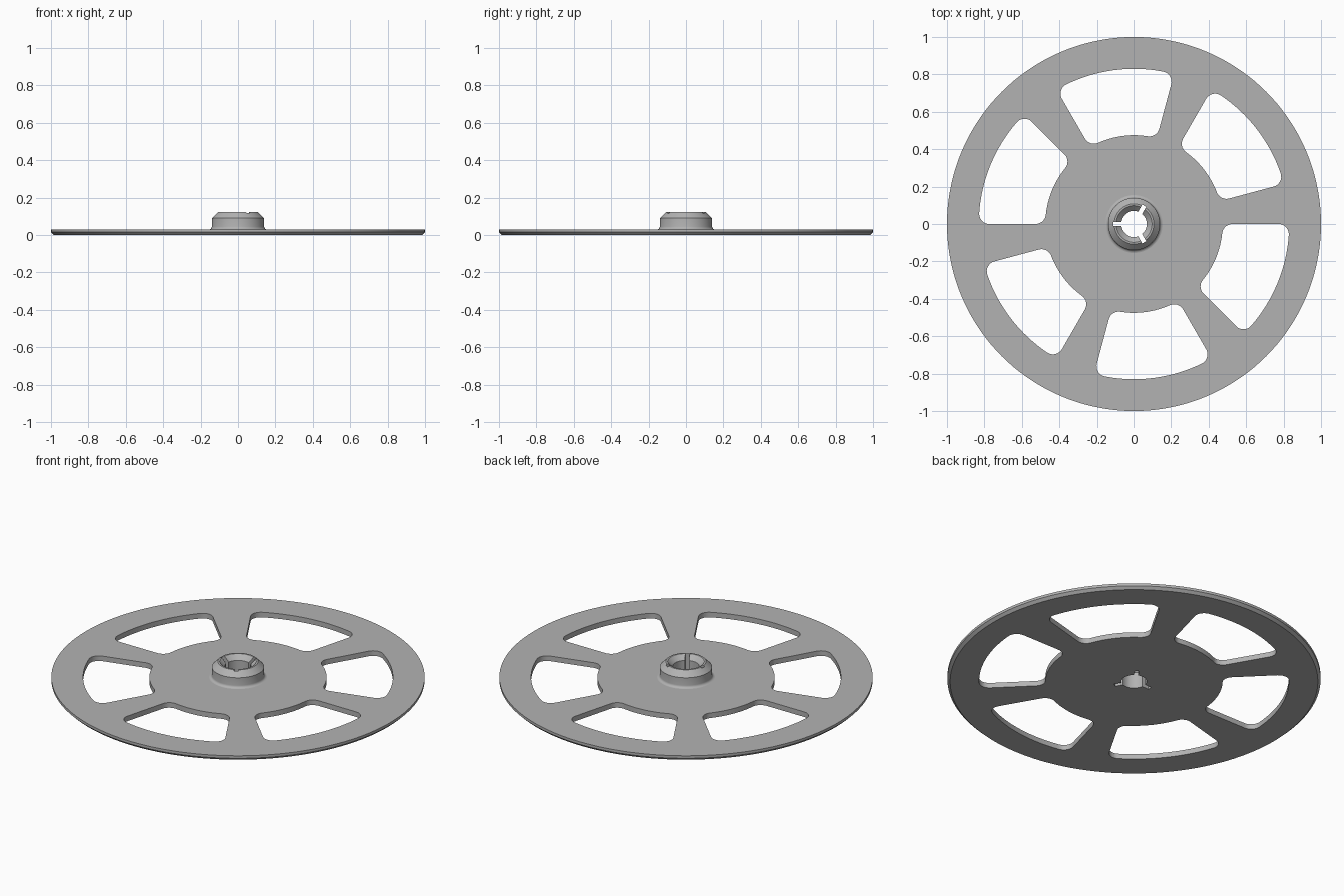
import bpy
import bmesh
from math import asin, cos, sin, pi, radians

if "Cube" in bpy.data.objects:
    bpy.data.objects.remove(bpy.data.objects["Cube"])

SEGMENTS = 144
BORE = 0.07
TOP = 0.03          # upper face of the plate

grey = bpy.data.materials.new("plain grey")
grey.use_nodes = True
grey.diffuse_color = (0.45, 0.45, 0.45, 1)
grey.node_tree.nodes["Principled BSDF"].inputs["Base Color"].default_value = grey.diffuse_color


def add_object(name, bm):
    bmesh.ops.recalc_face_normals(bm, faces=bm.faces)
    mesh = bpy.data.meshes.new(name)
    bm.to_mesh(mesh)
    bm.free()
    mesh.materials.append(grey)
    obj = bpy.data.objects.new(name, mesh)
    bpy.context.collection.objects.link(obj)
    return obj


def lathe(name, profile):
    """Turn a closed (radius, height) outline around the z axis."""
    bm = bmesh.new()
    rings = []
    for i in range(SEGMENTS):
        a = 2 * pi * i / SEGMENTS
        rings.append([bm.verts.new((r * cos(a), r * sin(a), z)) for r, z in profile])
    for i, ring in enumerate(rings):
        following = rings[(i + 1) % SEGMENTS]
        for j in range(len(profile)):
            k = (j + 1) % len(profile)
            bm.faces.new((ring[j], following[j], following[k], ring[k]))
    return add_object(name, bm)


def arc(cx, cy, r, start, end, steps):
    return [(cx + r * cos(start + (end - start) * i / steps),
             cy + r * sin(start + (end - start) * i / steps)) for i in range(steps + 1)]


def window_outline(inner, outer, start, end, fillet):
    """Ring sector with rounded corners, counter-clockwise."""
    da, db = asin(fillet / (outer - fillet)), asin(fillet / (inner + fillet))
    q = pi / 2

    def corner(radius, angle, a0, a1):
        return arc(radius * cos(angle), radius * sin(angle), fillet, a0, a1, 8)

    return (corner(outer - fillet, start + da, start - q, start + da)
            + arc(0, 0, outer, start + da, end - da, 16)[1:-1]
            + corner(outer - fillet, end - da, end - da, end + q)
            + corner(inner + fillet, end - db, end + q, end - db + pi)
            + arc(0, 0, inner, end - db, start + db, 16)[1:-1]
            + corner(inner + fillet, start + db, start + db + pi, start + 3 * q))


def cutter(name, outlines):
    """Tall prisms used to cut through the whole height."""
    bm = bmesh.new()
    for outline in outlines:
        face = bm.faces.new([bm.verts.new((x, y, -0.1)) for x, y in outline])
        new = bmesh.ops.extrude_face_region(bm, geom=[face])["geom"]
        verts = [v for v in new if isinstance(v, bmesh.types.BMVert)]
        bmesh.ops.translate(bm, verts=verts, vec=(0, 0, 0.4))
    obj = add_object(name, bm)
    obj.hide_render = True
    return obj


def cut(obj, tool):
    mod = obj.modifiers.new("cut", 'BOOLEAN')
    mod.operation = 'DIFFERENCE'
    mod.solver = 'EXACT'
    mod.object = tool
    bpy.context.view_layer.objects.active = obj
    bpy.ops.object.modifier_apply(modifier=mod.name)


def slot_outline(angle, reach, half):
    c, s = cos(angle), sin(angle)
    return [(x * c - y * s, x * s + y * c)
            for x, y in ((0.04, -half), (reach, -half), (reach, half), (0.04, half))]


# Round plate with a bevelled lower rim
plate = lathe("wheel_plate", [(BORE, 0), (0.985, 0), (1, 0.015), (1, TOP), (BORE, TOP)])

# Raised collar: flared foot, bevelled top and countersunk bore
foot = arc(0.155, TOP + 0.015, 0.015, -pi / 2, -pi, 4)
collar = lathe("hub_collar", [(BORE, TOP)] + foot + [
    (0.14, 0.09), (0.108, 0.122), (0.098, 0.122), (BORE, 0.095)])

# Six rounded windows around the plate
windows = cutter("window_cutter", [
    window_outline(0.475, 0.83, radians(15 + 60 * i), radians(60 + 60 * i), 0.055)
    for i in range(6)])

# Three keyway slots around the bore
slots = cutter("slot_cutter", [
    slot_outline(radians(60 + 120 * i), 0.113, 0.012) for i in range(3)])

cut(plate, windows)
cut(plate, slots)
cut(collar, slots)
for tool in (windows, slots):
    bpy.data.objects.remove(tool)

# Smooth the round walls, keep the edges crisp
bpy.ops.object.select_all(action='DESELECT')
for obj in (plate, collar):
    obj.select_set(True)
bpy.context.view_layer.objects.active = plate
bpy.ops.object.shade_smooth_by_angle(angle=radians(25))
